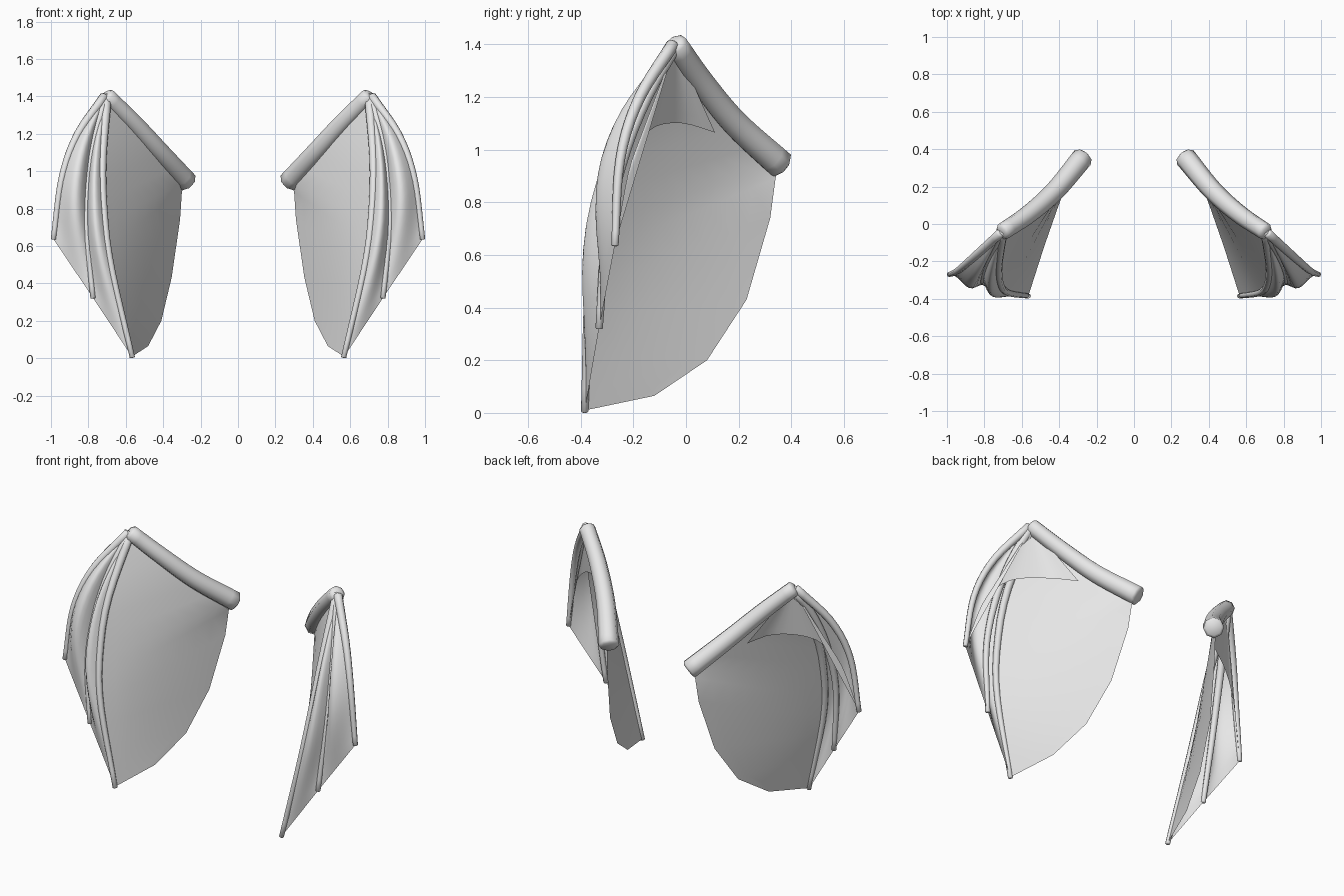
import bpy, bmesh, math
from mathutils import Vector

if "Cube" in bpy.data.objects:
    bpy.data.objects.remove(bpy.data.objects["Cube"])

# One pale grey for the whole pair of wings
grey = bpy.data.materials.new("pale_grey")
grey.use_nodes = True
colour = (0.8, 0.8, 0.8, 1)
grey.diffuse_color = colour
grey.node_tree.nodes["Principled BSDF"].inputs["Base Color"].default_value = colour


def smooth_path(points, count):
    """Evenly spaced samples of a smooth curve through the points."""
    p = [Vector(q) for q in points]
    p = [2 * p[0] - p[1]] + p + [2 * p[-1] - p[-2]]
    dense = []
    for i in range(1, len(p) - 2):
        a, b, c, d = p[i - 1:i + 3]
        for k in range(20):
            t = k / 20
            dense.append(0.5 * (2 * b + (c - a) * t + (2 * a - 5 * b + 4 * c - d) * t * t
                                + (3 * b - a - 3 * c + d) * t ** 3))
    dense.append(p[-2])
    return resample(dense, count)


def resample(line, count):
    dist = [0]
    for a, b in zip(line, line[1:]):
        dist.append(dist[-1] + (b - a).length)
    out, j = [], 0
    for i in range(count):
        s = dist[-1] * i / (count - 1)
        while j < len(line) - 2 and dist[j + 1] < s:
            j += 1
        f = (s - dist[j]) / max(dist[j + 1] - dist[j], 1e-9)
        out.append(line[j].lerp(line[j + 1], f))
    return out


def finish(bm, name, side):
    bmesh.ops.remove_doubles(bm, verts=bm.verts, dist=0.0005)
    for v in bm.verts:
        v.co.x *= side
    bmesh.ops.recalc_face_normals(bm, faces=bm.faces)
    mesh = bpy.data.meshes.new(name)
    bm.to_mesh(mesh)
    bm.free()
    mesh.materials.append(grey)
    obj = bpy.data.objects.new(name, mesh)
    bpy.context.collection.objects.link(obj)
    bpy.ops.object.select_all(action="DESELECT")
    obj.select_set(True)
    bpy.context.view_layer.objects.active = obj
    bpy.ops.object.shade_smooth_by_angle(angle=math.radians(50))


def grid(bm, rows, closed=False):
    """Skin a list of point rows with quads."""
    vs = [[bm.verts.new(p) for p in row] for row in rows]
    n = len(vs[0])
    for r0, r1 in zip(vs, vs[1:]):
        for k in range(n if closed else n - 1):
            m = (k + 1) % n
            bm.faces.new((r0[k], r0[m], r1[m], r1[k]))
    return vs


def tube(name, side, path, r0, r1, sides=8):
    """Tapered bone with a small chamfer at both ends."""
    bm = bmesh.new()
    rows = []
    last = len(path) - 1
    for i, p in enumerate(path):
        d = (path[min(i + 1, last)] - path[max(i - 1, 0)]).normalized()
        u = d.cross(Vector((1, 1, 0))).normalized()
        w = d.cross(u)
        r = r0 + (r1 - r0) * i / last
        ends = [(0, 1)]
        if i == 0:
            ends = [(-0.3, 0.65), (0, 1)]
        elif i == last:
            ends = [(0, 1), (0.2, 0.75)]
        for shift, scale in ends:
            rows.append([p + d * r * shift + (u * math.cos(a) + w * math.sin(a)) * r * scale
                         for a in (math.tau * k / sides for k in range(sides))])
    vs = grid(bm, rows, True)
    bm.faces.new(vs[0])
    bm.faces.new(vs[-1])
    finish(bm, name, side)


def web(name, side, a, b, bulge=(0, 0, 0), steps=8):
    """Membrane stretched between two lines, puffed out in the middle."""
    bm = bmesh.new()
    n = len(a) - 1
    rows = []
    for i, (p, q) in enumerate(zip(a, b)):
        puff = Vector(bulge) * math.sin(math.pi * i / n)
        rows.append([p.lerp(q, k / steps) + puff * math.sin(math.pi * k / steps)
                     for k in range(steps + 1)])
    grid(bm, rows)
    bmesh.ops.dissolve_degenerate(bm, edges=bm.edges, dist=0.0005)
    finish(bm, name, side)


N = 17
wrist = (0.70, -0.04, 1.40)
arm = smooth_path([wrist, (0.56, 0.055, 1.26), (0.42, 0.18, 1.105), (0.275, 0.355, 0.945)], N)
outer = smooth_path([(0.715, -0.05, 1.40), (0.86, -0.18, 1.19), (0.942, -0.25, 0.96),
                     (0.987, -0.27, 0.637)], N)
middle = smooth_path([(0.71, -0.05, 1.38), (0.765, -0.15, 1.2), (0.80, -0.235, 0.98),
                      (0.81, -0.30, 0.7), (0.775, -0.33, 0.322)], N)
inner = smooth_path([wrist, (0.725, -0.22, 1.07), (0.718, -0.31, 0.8),
                     (0.68, -0.365, 0.5), (0.565, -0.385, 0.005)], N)

# Trailing edge, faceted, from the shoulder down to the inner finger tip
trail = [Vector(p) for p in ((0.30, 0.34, 0.89), (0.31, 0.32, 0.74), (0.355, 0.23, 0.43),
                             (0.41, 0.08, 0.20), (0.48, -0.12, 0.065), (0.565, -0.385, 0.01))]
arm_rows = resample(arm, 7)
inner_rows = resample(inner, len(arm_rows) + len(trail))

# Folded inner sheet: its lower edge sweeps from the outer tip back under the arm,
# cutting just through the main membrane before it ends
sheet_edge = smooth_path([(0.985, -0.27, 0.64), (0.90, -0.215, 0.93), (0.82, -0.165, 1.04),
                          (0.73, -0.11, 1.09), (0.585, -0.01, 1.10), (0.49, 0.11, 1.065)], N)

for side, label in ((1, "left"), (-1, "right")):
    tube(label + "_arm", side, arm, 0.046, 0.058)
    for title, path in (("outer", outer), ("middle", middle), ("inner", inner)):
        tube(f"{label}_{title}_finger", side, path, 0.025, 0.014)
    web(label + "_outer_web", side, outer, middle, (0.0, -0.075, 0))
    web(label + "_inner_web", side, middle, inner, (0.01, -0.065, 0))
    web(label + "_main_membrane", side, inner_rows, arm_rows + trail)
    web(label + "_folded_membrane", side, sheet_edge, [Vector(wrist)] * N)
